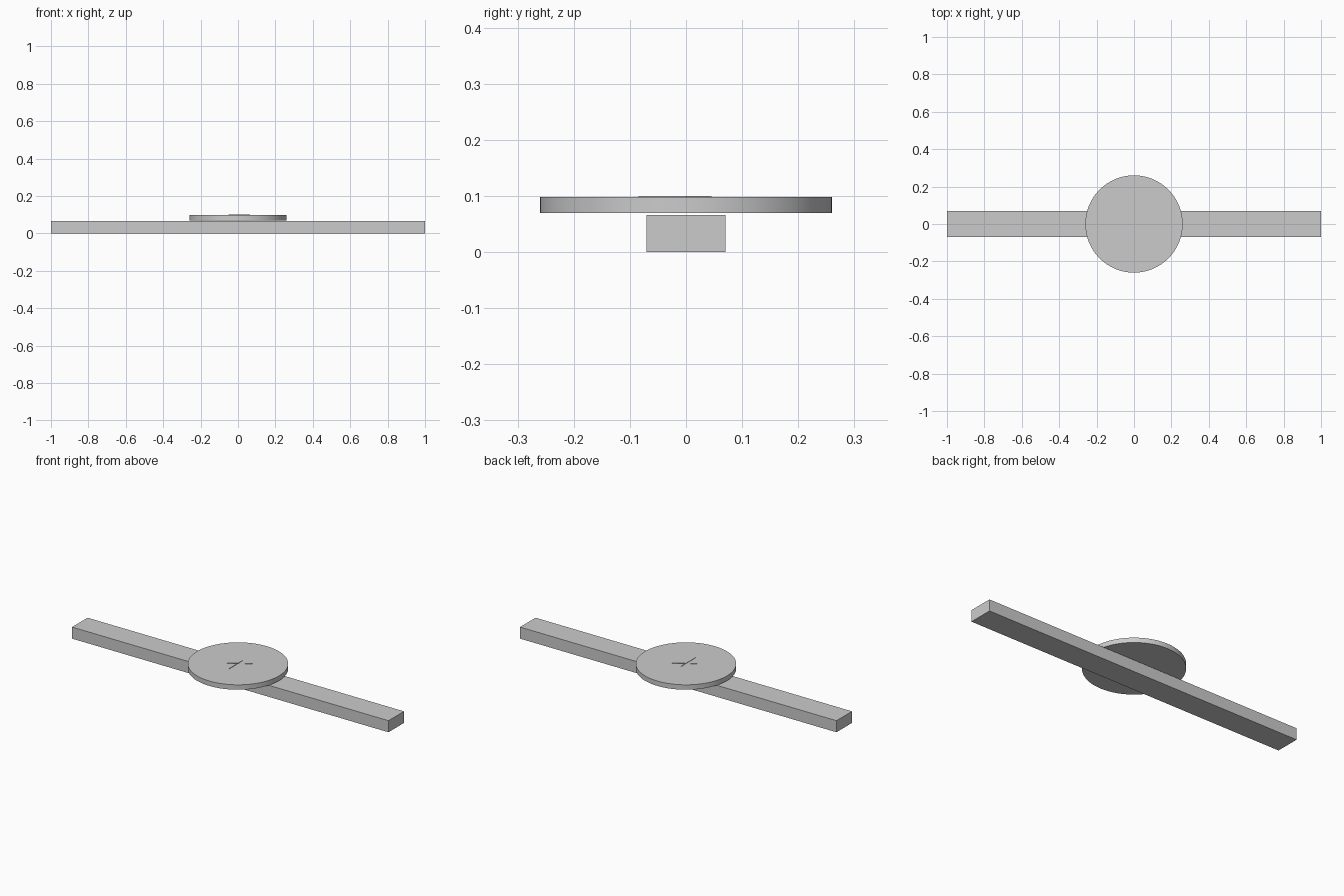
import bpy, bmesh
from mathutils import Vector

cube = bpy.data.objects.get("Cube")
if cube:
    bpy.data.objects.remove(cube, do_unlink=True)

grey = bpy.data.materials.new("light grey")
grey.use_nodes = True
grey.diffuse_color = (0.6, 0.6, 0.6, 1)
grey.node_tree.nodes["Principled BSDF"].inputs["Base Color"].default_value = (0.6, 0.6, 0.6, 1)


def finish(name, bm):
    mesh = bpy.data.meshes.new(name)
    bm.to_mesh(mesh)
    bm.free()
    mesh.materials.append(grey)
    obj = bpy.data.objects.new(name, mesh)
    bpy.context.collection.objects.link(obj)
    return obj


# Long flat strap
STRAP_TOP = 0.066
bm = bmesh.new()
bmesh.ops.create_cube(bm, size=1)
bmesh.ops.scale(bm, vec=(2, 0.14, STRAP_TOP), verts=bm.verts)
bmesh.ops.translate(bm, vec=(0, 0, STRAP_TOP / 2), verts=bm.verts)
finish("strap", bm)

# Round case floating just above the strap
CASE_BOTTOM, CASE_TOP = 0.07, 0.098
bm = bmesh.new()
bmesh.ops.create_cone(bm, cap_ends=True, segments=96, radius1=0.26, radius2=0.26,
                      depth=CASE_TOP - CASE_BOTTOM)
bmesh.ops.translate(bm, vec=(0, 0, (CASE_BOTTOM + CASE_TOP) / 2), verts=bm.verts)
case = finish("case", bm)
bpy.context.view_layer.objects.active = case
case.select_set(True)
bpy.ops.object.shade_smooth_by_angle(angle=0.6)


# Hands: paper-thin upright blades on the dial
def hand(name, start, end):
    bm = bmesh.new()
    low = [bm.verts.new((*p, CASE_TOP)) for p in (start, end)]
    high = [bm.verts.new(v.co + Vector((0, 0, 0.002))) for v in low]
    bm.faces.new((low[0], low[1], high[1], high[0]))
    finish(name, bm)


hand("long_hand", (0, -0.085), (0, 0.045))
hand("short_hand", (-0.05, -0.03), (0.065, 0.04))
